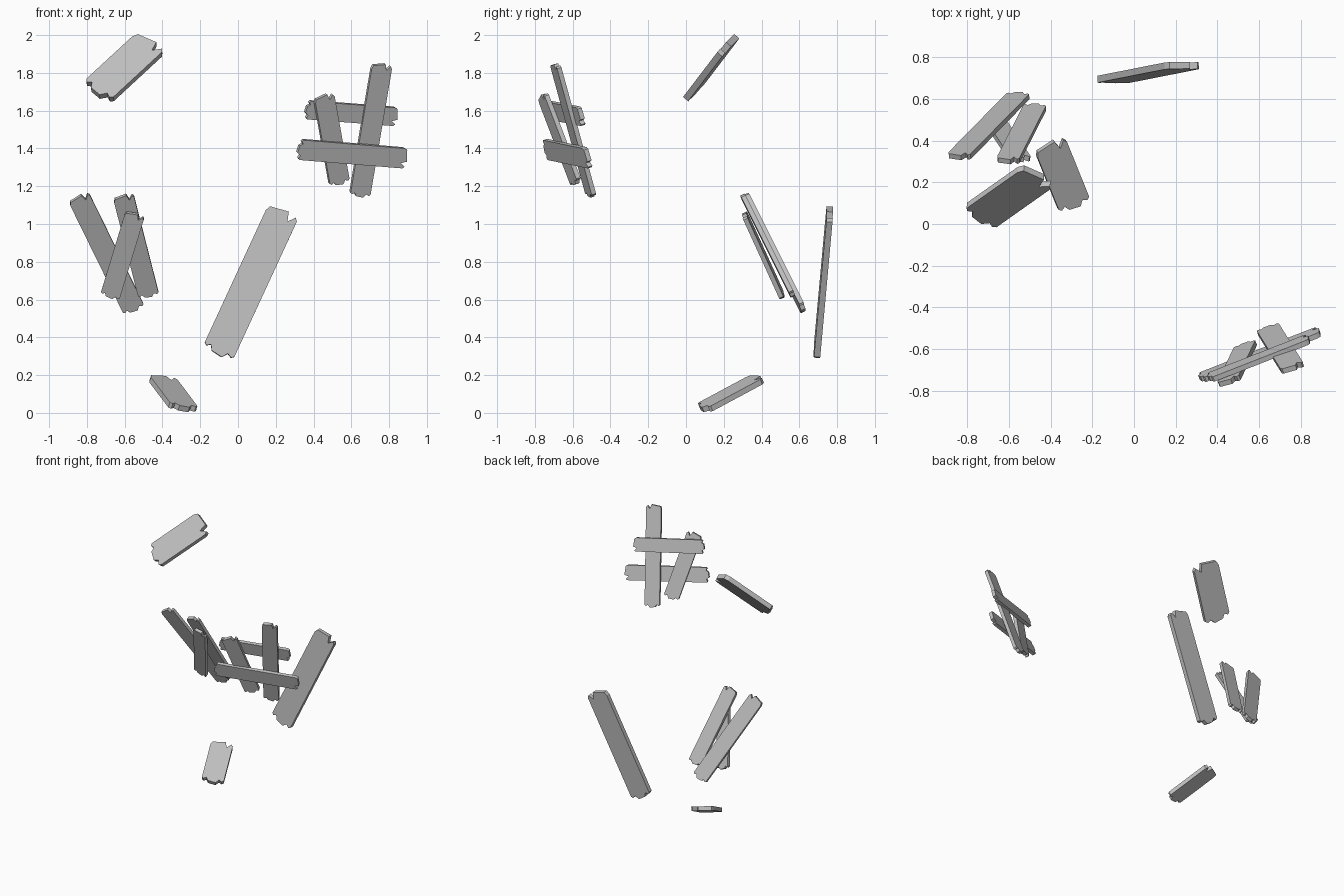
import bpy
import bmesh
from mathutils import Vector

cube = bpy.data.objects.get("Cube")
if cube:
    bpy.data.objects.remove(cube, do_unlink=True)

# One plain grey for all the boards
GREY = (0.53, 0.53, 0.53, 1.0)
grey = bpy.data.materials.new("weathered_grey")
grey.diffuse_color = GREY
grey.use_nodes = True
grey.node_tree.nodes["Principled BSDF"].inputs["Base Color"].default_value = GREY

# Splintered end outlines: (position across the board, offset along it), in board widths
LOW_END = [(-.5, .05), (-.42, -.02), (-.3, .06), (-.2, -.1), (.15, -.15), (.28, .02), (.42, -.05), (.5, .02)]
HIGH_END = [(.5, -.05), (.42, .05), (.24, -.16), (.15, .13), (-.28, .06), (-.43, .04), (-.5, -.12)]


def plank(name, low, high, across, width, thick=0.025):
    """Board from the centre of its low end to the centre of its high end."""
    low, high = Vector(low), Vector(high)
    along = (high - low).normalized()
    across = Vector(across)
    across = (across - along * across.dot(along)).normalized()
    normal = across.cross(along).normalized()

    outline = [low + (across * u + along * v) * width for u, v in LOW_END]
    outline += [high + (across * u + along * v) * width for u, v in HIGH_END]

    bm = bmesh.new()
    face = bm.faces.new([bm.verts.new(p - normal * thick / 2) for p in outline])
    ext = bmesh.ops.extrude_face_region(bm, geom=[face])
    top = [g for g in ext["geom"] if isinstance(g, bmesh.types.BMVert)]
    bmesh.ops.translate(bm, verts=top, vec=normal * thick)
    bmesh.ops.recalc_face_normals(bm, faces=bm.faces)

    mesh = bpy.data.meshes.new(name)
    bm.to_mesh(mesh)
    bm.free()
    mesh.materials.append(grey)
    obj = bpy.data.objects.new(name, mesh)
    bpy.context.collection.objects.link(obj)
    return obj


# Three loose boards
plank("long_board", (-.10, .694, .33), (.235, .76, 1.055), (.155, 0, -.07), .175, .033)
plank("upper_short_board", (-.735, .04, 1.705), (-.47, .227, 1.95), (.14, -.09, -.095), .195, .035)
plank("lower_short_board", (-.29, .10, .030), (-.40, .372, .176), (.147, .062, -.02), .16, .03)

# Crossed cluster on the right side
plank("right_outer_board", (-.555, .615, .555), (-.84, .325, 1.135), (.105, -.01, .055), .118)
plank("right_inner_board", (-.475, .56, .63), (-.605, .305, 1.14), (.105, -.01, .03), .11)
plank("right_front_board", (-.675, .505, .625), (-.547, .313, 1.045), (.1, 0, -.03), .105)

# Lattice cluster on the left side
plank("lattice_tall_upright", (.645, -.505, 1.16), (.76, -.69, 1.835), (.105, .035, -.008), .112)
plank("lattice_short_upright", (.535, -.585, 1.225), (.455, -.755, 1.67), (.11, .035, .033), .112)
plank("lattice_front_rail", (.33, -.735, 1.395), (.88, -.52, 1.35), (.03, .3, -.95), .11)
plank("lattice_back_rail", (.37, -.735, 1.605), (.83, -.555, 1.57), (.03, .3, -.95), .10)
